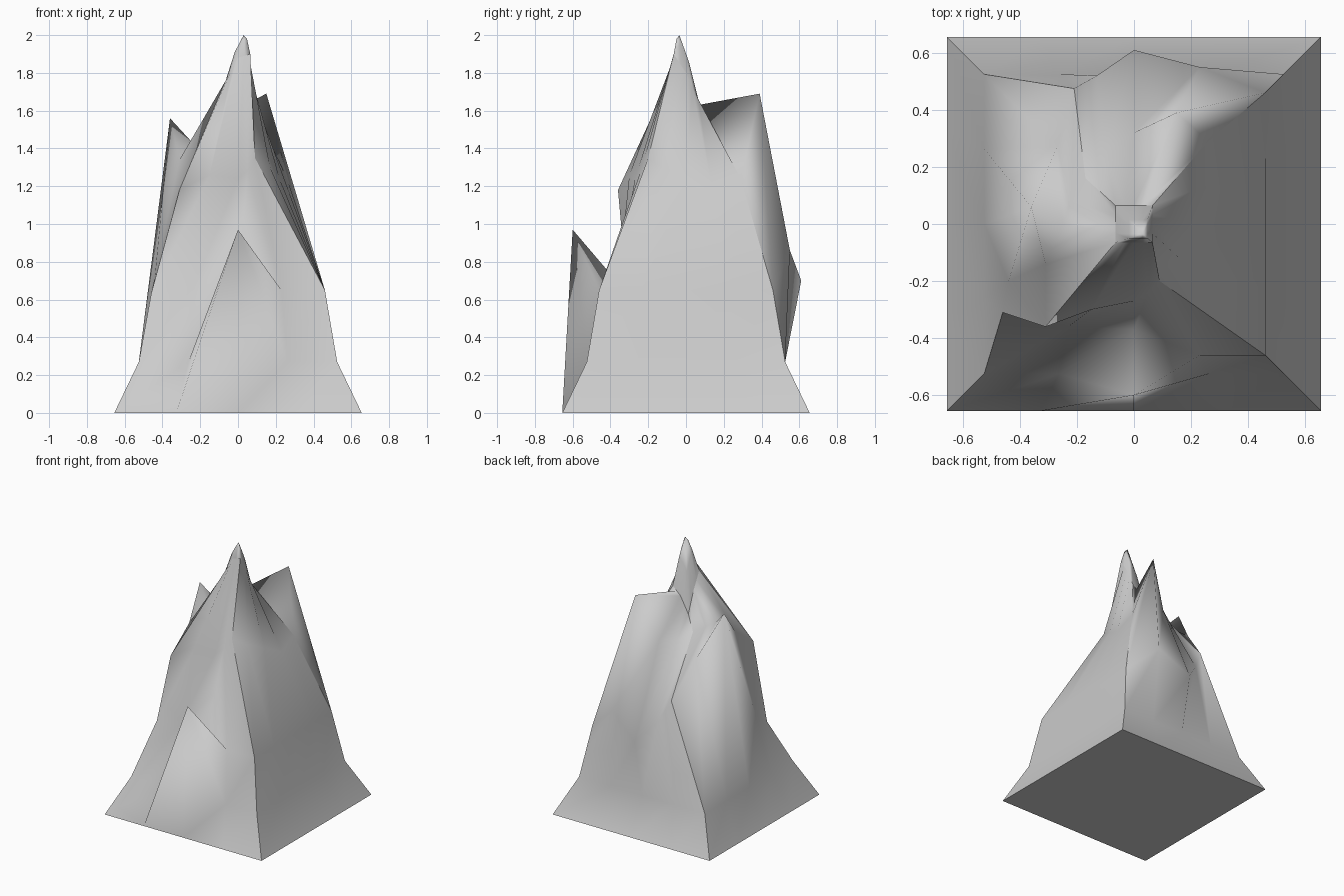
import bpy, bmesh
from mathutils import Vector

if "Cube" in bpy.data.objects:
    bpy.data.objects.remove(bpy.data.objects["Cube"])

# square rings of 16 points, counter-clockwise from the front left corner
RINGS = [(0.655, 0.0), (0.525, 0.27), (0.46, 0.65), (0.30, 1.18), (0.065, 1.80)]

# displaced points: (ring, index) -> position
MOVED = {
    (1, 2): (0.0, -0.60, 0.97),                                  # low front spike
    (2, 0): (-0.46, -0.31, 0.63), (2, 1): (-0.23, -0.36, 0.68),  # hollow behind it
    (2, 2): (0.0, -0.37, 0.70),
    (2, 9): (0.23, 0.55, 0.86), (2, 10): (0.0, 0.61, 0.70),      # back bulge
    (2, 11): (-0.13, 0.52, 0.86), (2, 12): (-0.21, 0.475, 1.02),
    (2, 13): (-0.27, 0.27, 1.27), (2, 14): (-0.36, 0.06, 1.56),  # left peak
    (2, 15): (-0.44, -0.20, 0.72),
    (3, 0): (-0.31, -0.36, 1.18), (3, 1): (-0.15, -0.30, 1.26),  # upper shoulders
    (3, 2): (0.0, -0.27, 1.24), (3, 3): (0.05, -0.24, 1.28),
    (3, 4): (0.09, -0.20, 1.35), (3, 5): (0.17, -0.13, 1.30),
    (3, 6): (0.22, 0.0, 1.24), (3, 7): (0.27, 0.14, 1.17),
    (3, 8): (0.26, 0.29, 1.24), (3, 9): (0.15, 0.39, 1.69),      # back right peak
    (3, 10): (0.0, 0.32, 1.36), (3, 11): (-0.10, 0.25, 1.36),
    (3, 12): (-0.17, 0.16, 1.41), (3, 13): (-0.22, 0.08, 1.43),
    (3, 14): (-0.25, 0.0, 1.44), (3, 15): (-0.31, -0.14, 1.34),
}
# heights of the small summit ring at its corners and side middles
TOP_Z = [1.76, 1.88, 1.90, 1.80, 1.66, 1.60, 1.48, 1.64]


def square_point(half, i):
    side, step = divmod(i, 4)
    x, y = -half + half * step / 2, -half
    for _ in range(side):
        x, y = -y, x
    return x, y


def summit_height(i):
    a, b = TOP_Z[i // 2], TOP_Z[(i // 2 + 1) % 8]
    return a if i % 2 == 0 else (a + b) / 2


bm = bmesh.new()
rows = []
for r, (half, z) in enumerate(RINGS):
    row = []
    for i in range(16):
        x, y = square_point(half, i)
        h = summit_height(i) if r == 4 else z
        row.append(bm.verts.new(MOVED.get((r, i), (x, y, h))))
    rows.append(row)

# rounded shoulder just under the tip
tip = Vector((0.03, -0.035, 2.0))
rows.append([bm.verts.new(v.co.lerp(tip, 0.5) + Vector((0, 0, 0.03))) for v in rows[-1]])

# rock flanks
for low, high in zip(rows, rows[1:]):
    for i in range(16):
        j = (i + 1) % 16
        bm.faces.new((low[i], low[j], high[j]))
        bm.faces.new((low[i], high[j], high[i]))

# summit and flat base
apex = bm.verts.new(tip)
for i in range(16):
    bm.faces.new((rows[-1][i], rows[-1][(i + 1) % 16], apex))
bm.faces.new(rows[0][::-1])

# each side is smooth, split at the four corner ridges, the base and the summit rim
for face in bm.faces:
    face.smooth = True
for rim in (rows[0], rows[4]):
    for i in range(16):
        bm.edges.get((rim[i], rim[(i + 1) % 16])).smooth = False
for low, high in zip(rows[:4], rows[1:5]):
    for corner in (0, 4, 8, 12):
        bm.edges.get((low[corner], high[corner])).smooth = False

mesh = bpy.data.meshes.new("rock_spire")
bm.to_mesh(mesh)
bm.free()
rock = bpy.data.objects.new("rock_spire", mesh)
bpy.context.collection.objects.link(rock)
